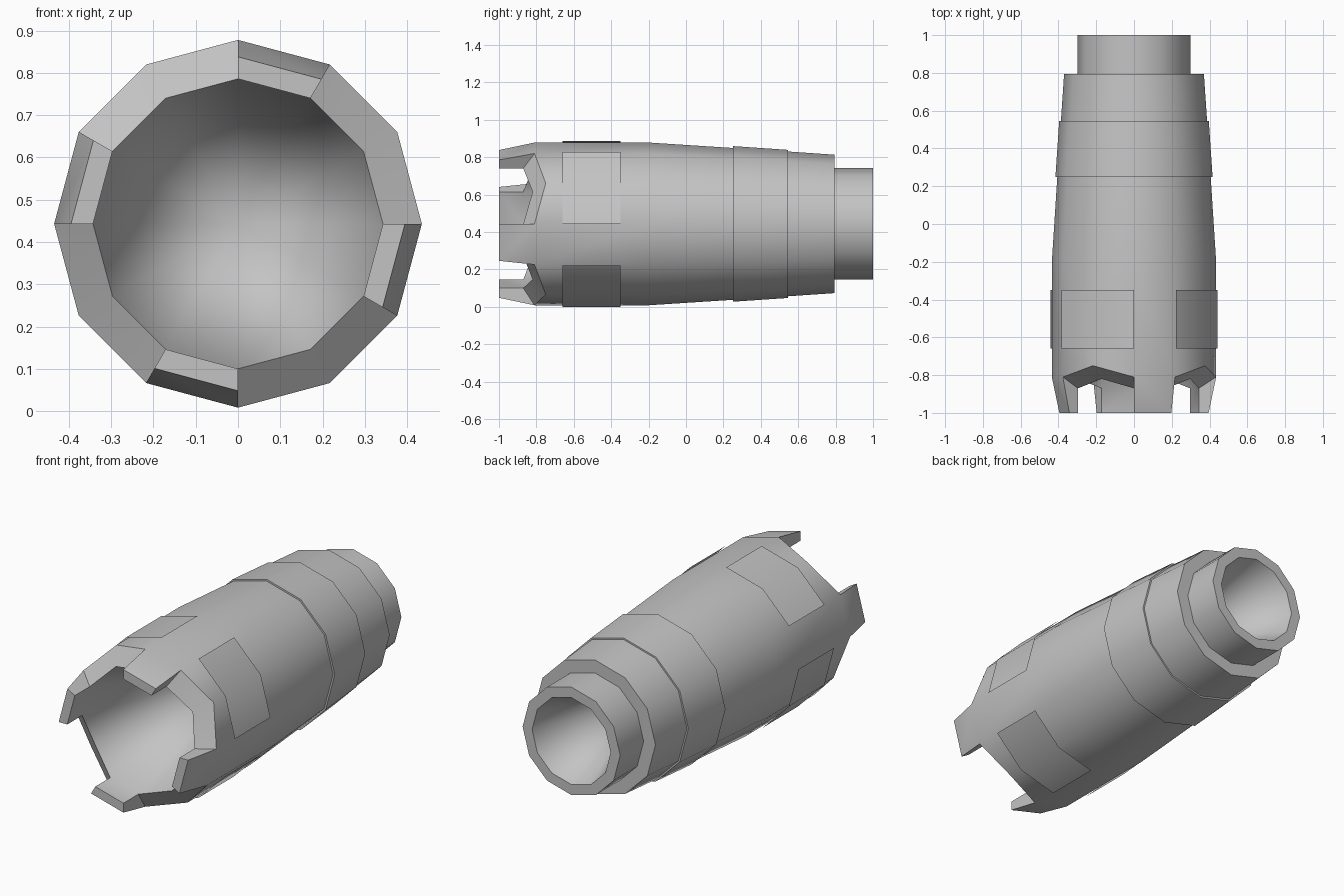
import bpy, bmesh
from math import sin, cos, pi, radians

SIDES = 12
AXIS_Z = 0.443

cube = bpy.data.objects.get("Cube")
if cube:
    bpy.data.objects.remove(cube, do_unlink=True)

grey = bpy.data.materials.new("mid_grey")
grey.use_nodes = True
colour = (0.55, 0.55, 0.55, 1)
grey.diffuse_color = colour
grey.node_tree.nodes["Principled BSDF"].inputs["Base Color"].default_value = colour


def point(k, r, y):
    a = 2 * pi * k / SIDES
    return (r * cos(a), y, AXIS_Z + r * sin(a))


def ring(bm, r, y, peak_y=None):
    """Ring of vertices; every third one may sit at a different depth."""
    return [bm.verts.new(point(k, r, peak_y if peak_y is not None and k % 3 == 1 else y))
            for k in range(SIDES)]


def bridge(bm, a, b):
    for k in range(SIDES):
        n = (k + 1) % SIDES
        bm.faces.new((a[k], a[n], b[n], b[k]))


def cone(bm, rim, y):
    apex = bm.verts.new((0, y, AXIS_Z))
    for k in range(SIDES):
        bm.faces.new((rim[k], rim[(k + 1) % SIDES], apex))


def finish(bm, name):
    mesh = bpy.data.meshes.new(name)
    bm.to_mesh(mesh)
    bm.free()
    mesh.materials.append(grey)
    obj = bpy.data.objects.new(name, mesh)
    bpy.context.collection.objects.link(obj)
    bpy.ops.object.select_all(action='DESELECT')
    obj.select_set(True)
    bpy.context.view_layer.objects.active = obj
    bpy.ops.object.shade_smooth_by_angle(angle=radians(40))
    return obj


# One closed shell: notched mouth, stepped tapering outside, conical bores
bm = bmesh.new()
mouth_in = ring(bm, 0.343, -0.87, -0.82)
mouth_out = ring(bm, 0.435, -0.81, -0.75)
cone(bm, mouth_in, 0.08)

# Bevelled notches, with a tooth on every third side
for k in range(SIDES):
    n = (k + 1) % SIDES
    i0, i1, o0, o1 = mouth_in[k], mouth_in[n], mouth_out[k], mouth_out[n]
    if k % 3 == 2:
        ti0, ti1 = (bm.verts.new(point(j, 0.343, -1)) for j in (k, n))
        to0, to1 = (bm.verts.new(point(j, 0.395, -1)) for j in (k, n))
        for quad in ((ti0, ti1, to1, to0), (to0, to1, o1, o0),
                     (ti0, ti1, i1, i0), (ti0, to0, o0, i0), (ti1, to1, o1, i1)):
            bm.faces.new(quad)
    else:
        bm.faces.new((i0, i1, o1, o0))

# Outside profile as (radius, y), from the mouth to the rear neck
profile = [(0.435, -0.2), (0.406, 0.25), (0.416, 0.25), (0.396, 0.545),
           (0.387, 0.545), (0.37, 0.795), (0.298, 0.795), (0.298, 1), (0.24, 1)]
last = mouth_out
for r, y in profile:
    new = ring(bm, r, y)
    bridge(bm, last, new)
    last = new
cone(bm, last, 0.4)
bmesh.ops.recalc_face_normals(bm, faces=bm.faces)
finish(bm, "barrel_shell")

# Thin raised panels behind the four notches
for i in range(4):
    bm = bmesh.new()
    rows = [[bm.verts.new(point(3 * i + j, 0.443, y)) for j in range(3)]
            for y in (-0.66, -0.35)]
    for j in range(2):
        bm.faces.new((rows[0][j], rows[1][j], rows[1][j + 1], rows[0][j + 1]))
    # Face the panel outwards
    bm.normal_update()
    for f in list(bm.faces):
        c = f.calc_center_median()
        if f.normal.x * c.x + f.normal.z * (c.z - AXIS_Z) < 0:
            f.normal_flip()
    finish(bm, f"side_panel_{i + 1}")
